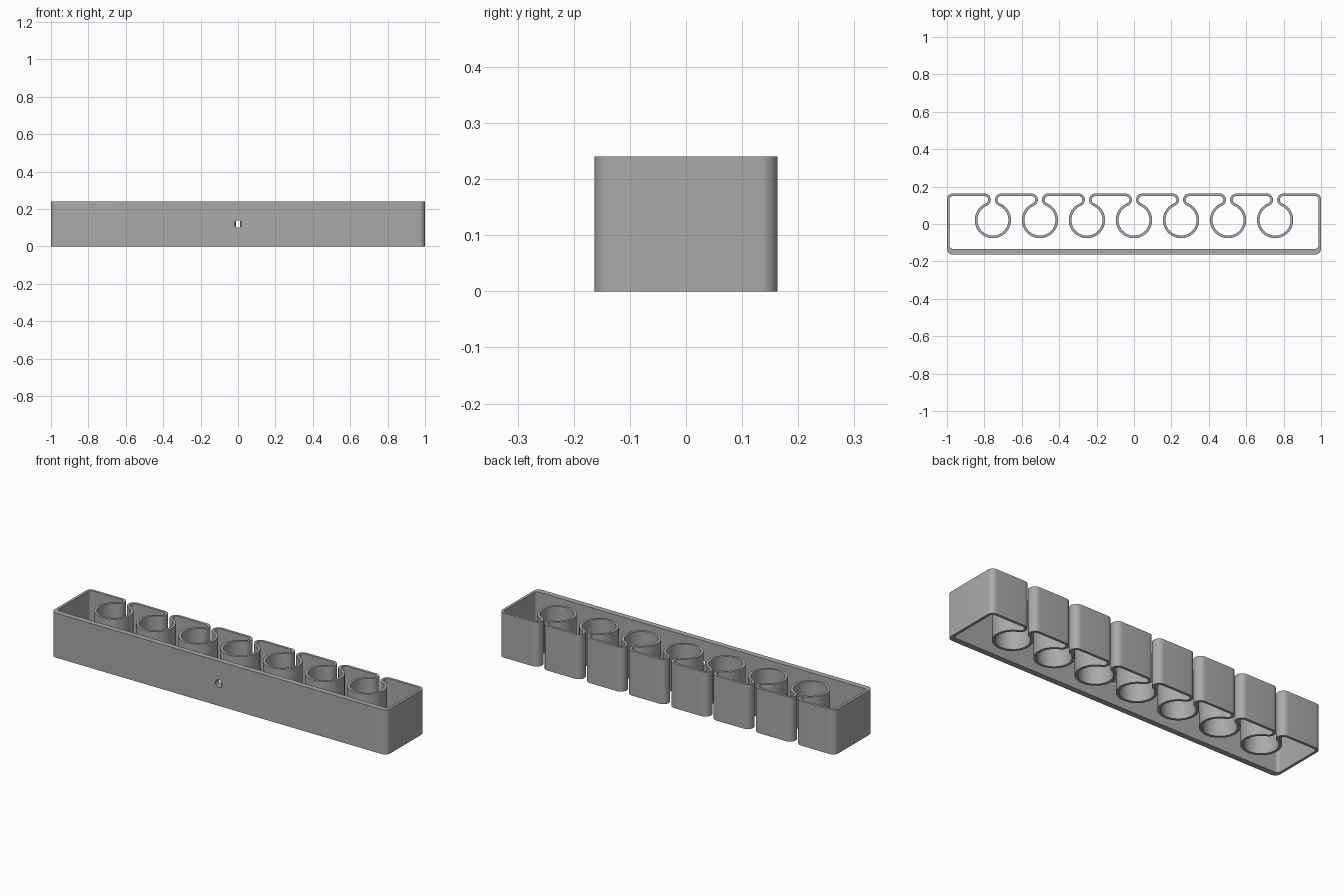
import bpy, bmesh
from math import radians, degrees, atan2, cos, sin, sqrt, pi

old = bpy.data.objects.get("Cube")
if old:
    bpy.data.objects.remove(old)

HEIGHT = 0.24
WALL = 0.014            # thickness of the thin strip
FRONT_WALL = 0.03
HALF_X, HALF_Y = 1.0, 0.163
CORNER = 0.03
RING_R, RING_Y = 0.09, 0.021
LIP_R = 0.027
SLOTS, PITCH = 7, 0.2515

# Lip circles touch the ring circle, giving a smooth S-shaped neck
lip_y = HALF_Y - WALL / 2 - LIP_R
lip_x = sqrt((RING_R + LIP_R) ** 2 - (lip_y - RING_Y) ** 2)
TILT = degrees(atan2(lip_y - RING_Y, lip_x))


def arc(cx, cy, r, a0, a1, n):
    angles = [radians(a0 + (a1 - a0) * i / n) for i in range(n + 1)]
    return [(cx + r * cos(a), cy + r * sin(a)) for a in angles]


def outline(side):
    """Closed outline: side +1 is the outer face of the strip, -1 the inner."""
    d = side * WALL / 2
    r = CORNER if side > 0 else CORNER - WALL
    ex, by = HALF_X - CORNER, HALF_Y - CORNER
    fy = -HALF_Y + (CORNER if side > 0 else FRONT_WALL + r)
    pts = arc(-ex, by, r, 180, 90, 8)
    for i in range(SLOTS):
        x = (i - (SLOTS - 1) / 2) * PITCH
        pts += arc(x - lip_x, lip_y, LIP_R + d, 90, -TILT, 14)
        pts += arc(x, RING_Y, RING_R - d, 180 - TILT, 360 + TILT, 48)[1:-1]
        pts += arc(x + lip_x, lip_y, LIP_R + d, 180 + TILT, 90, 14)
    pts += arc(ex, by, r, 90, 0, 8)
    pts += arc(ex, fy, r, 0, -90, 8)
    pts += arc(-ex, fy, r, -90, -180, 8)
    return pts


# Holder strip: ribbon between the two outlines, raised to full height
bm = bmesh.new()
loops = [[bm.verts.new((x, y, z)) for x, y in outline(s)]
         for s, z in ((1, 0), (1, HEIGHT), (-1, HEIGHT), (-1, 0))]
n = len(loops[0])
for k in range(4):
    a, b = loops[k], loops[(k + 1) % 4]
    for i in range(n):
        j = (i + 1) % n
        bm.faces.new((a[i], a[j], b[j], b[i]))
bmesh.ops.recalc_face_normals(bm, faces=bm.faces)
mesh = bpy.data.meshes.new("holder_strip")
bm.to_mesh(mesh)
bm.free()
holder = bpy.data.objects.new("holder_strip", mesh)
bpy.context.collection.objects.link(holder)

# Plain grey plastic
grey = bpy.data.materials.new("grey_plastic")
grey.use_nodes = True
colour = (0.4, 0.4, 0.4, 1)
grey.diffuse_color = colour
grey.node_tree.nodes["Principled BSDF"].inputs["Base Color"].default_value = colour
mesh.materials.append(grey)

# Screw hole through the front wall, with tool access through the middle ring
bpy.ops.mesh.primitive_cylinder_add(vertices=32, radius=0.02, depth=0.2,
                                    location=(0, -0.1, HEIGHT / 2),
                                    rotation=(pi / 2, 0, 0))
cutter = bpy.context.object
cutter.name = "screw_hole_cutter"
cutter.hide_render = True
cutter.data.materials.append(grey)

bpy.ops.object.select_all(action='DESELECT')
holder.select_set(True)
bpy.context.view_layer.objects.active = holder
cut = holder.modifiers.new("screw_hole", 'BOOLEAN')
cut.object = cutter
cut.solver = 'EXACT'
bpy.ops.object.modifier_apply(modifier=cut.name)
bpy.data.objects.remove(cutter)
bpy.ops.object.shade_smooth_by_angle(angle=radians(30))
